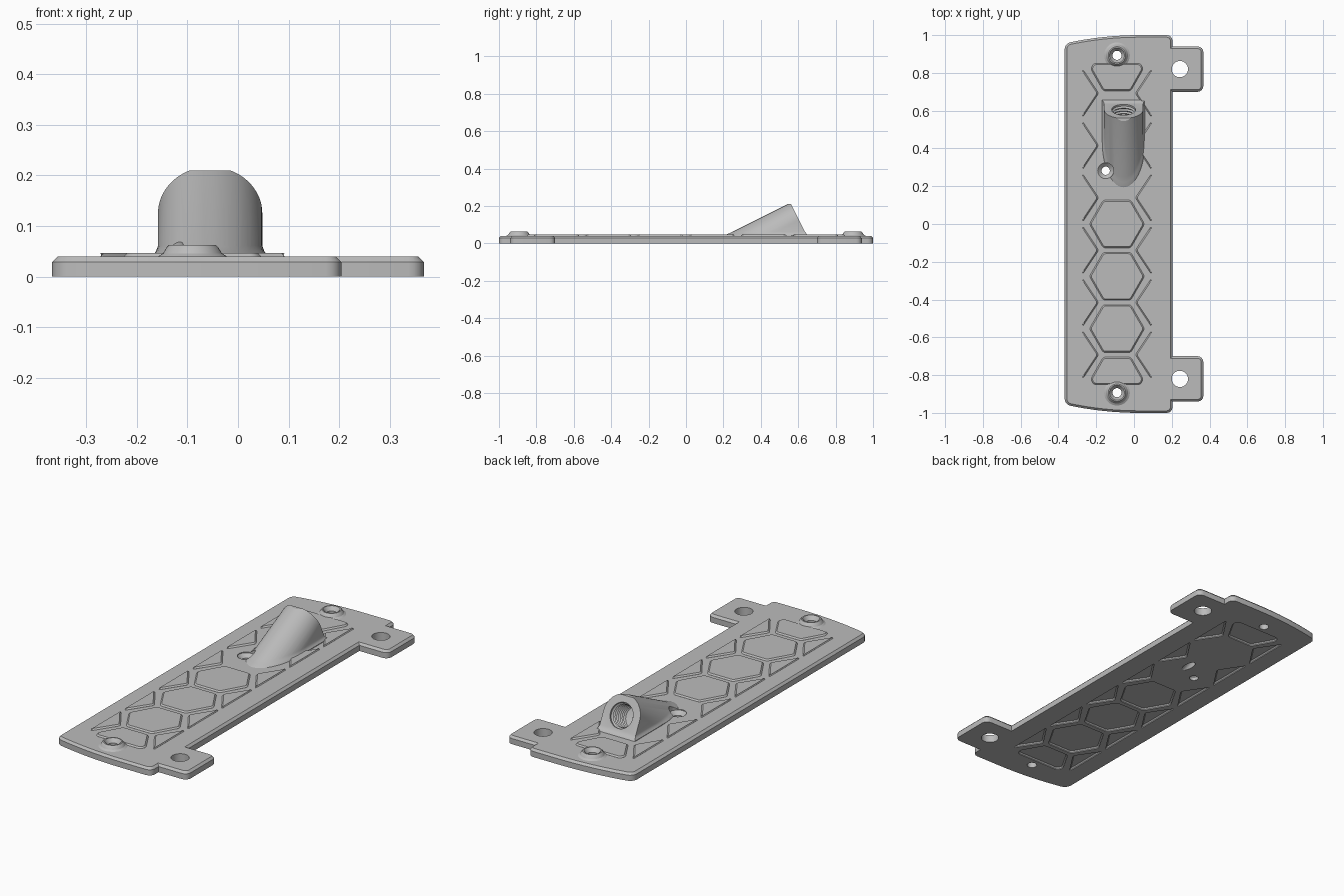
import bpy, bmesh, math
from mathutils import Matrix, Vector

old = bpy.data.objects.get("Cube")
if old:
    bpy.data.objects.remove(old, do_unlink=True)

grey = bpy.data.materials.new("plain grey")
grey.use_nodes = True
grey.diffuse_color = (0.5, 0.5, 0.5, 1)
grey.node_tree.nodes["Principled BSDF"].inputs["Base Color"].default_value = (0.5, 0.5, 0.5, 1)


def make_object(name, bm):
    bmesh.ops.recalc_face_normals(bm, faces=bm.faces)
    mesh = bpy.data.meshes.new(name)
    bm.to_mesh(mesh)
    bm.free()
    mesh.materials.append(grey)
    obj = bpy.data.objects.new(name, mesh)
    bpy.context.collection.objects.link(obj)
    return obj


def loft(rings, bm=None):
    """Skin a stack of equal rings and cap both ends."""
    bm = bm or bmesh.new()
    loops = [[bm.verts.new(p) for p in ring] for ring in rings]
    for a, b in zip(loops, loops[1:]):
        for i in range(len(a)):
            j = (i + 1) % len(a)
            bm.faces.new((a[i], a[j], b[j], b[i]))
    bm.faces.new(loops[0])
    bm.faces.new(loops[-1])
    return bm


def prism(name, outline, z0, z1, corner, chamfer, rounded=lambda v: True):
    """Upright prism with rounded corners and a chamfered top edge."""
    bm = loft([[(x, y, z) for x, y in outline] for z in (z0, z1)])
    bmesh.ops.recalc_face_normals(bm, faces=bm.faces)
    upright = [e for e in bm.edges
               if abs(e.verts[0].co.z - e.verts[1].co.z) > 0.001 and rounded(e.verts[0].co)]
    bmesh.ops.bevel(bm, geom=upright, offset=corner, segments=4, profile=0.5, affect='EDGES')
    top = [e for e in bm.edges if all(abs(v.co.z - z1) < 1e-5 for v in e.verts)]
    bmesh.ops.bevel(bm, geom=top, offset=chamfer, segments=1, affect='EDGES')
    return make_object(name, bm)


def lathe(name, profile, matrix, sides=40):
    turns = [math.tau * i / sides for i in range(sides)]
    bm = loft([[(r * math.cos(t), r * math.sin(t), h) for t in turns] for r, h in profile])
    bm.transform(matrix)
    return make_object(name, bm)


def combine(target, tool, operation):
    mod = target.modifiers.new(operation, 'BOOLEAN')
    mod.operation = operation
    mod.solver = 'EXACT'
    mod.object = tool
    bpy.context.view_layer.objects.active = target
    bpy.ops.object.modifier_apply(modifier=mod.name)
    bpy.data.objects.remove(tool, do_unlink=True)


def place(x, y):
    return Matrix.Translation((x, y, 0))


# Base plate outline: curved ends, straight right edge, two ears
MID = -0.09
RIGHT, EAR, LEFT = 0.204, 0.367, -0.367
curve = [(x, 1 - 0.28 * min(0, x - 0.03) ** 2)
         for x in [LEFT + 0.05 * i for i in range(9)]]
half = curve + [(RIGHT, 1.0), (RIGHT, 0.94), (EAR, 0.94), (EAR, 0.70), (RIGHT, 0.70)]
outline = half + [(x, -y) for x, y in reversed(half)]


def is_corner(v):
    return v.x < LEFT + 0.01 or v.x > EAR - 0.01 or (v.x > 0.1 and abs(v.y) > 0.97)


plate = prism("base_plate", outline, 0, 0.04, 0.03, 0.011, is_corner)

# Honeycomb cell outlines
R, PITCH = 0.146, 0.277
APO = R * math.sqrt(3) / 2
cells = []
for k in (0, -1, -2):
    cells.append([(MID + R * math.cos(math.radians(60 * i)),
                   k * PITCH + R * math.sin(math.radians(60 * i))) for i in range(6)])
for side in (1, -1):
    trapezoid = [(-0.5 * R, 3 * PITCH - APO), (0.5 * R, 3 * PITCH - APO),
                 (0.95 * R, 0.82), (0.86 * R, 0.85), (-0.86 * R, 0.85), (-0.95 * R, 0.82)]
    cells.append([(MID + x, side * y) for x, y in trapezoid])
    for k in range(-3, 3):
        y = (k + 0.5) * PITCH
        cells.append([(MID + side * 0.182, y - 0.128), (MID + side * 0.182, y + 0.128),
                      (MID + side * 0.097, y)])

# Raised pads on top, matching shallow pockets underneath
pads = []
for cell in cells:
    pads.append(prism("cell_pad", cell, 0.035, 0.047, 0.012, 0.0068))
    pocket = prism("pocket_cutter", cell, -0.02, 0.01, 0.012, 0.006)
    combine(plate, pocket, 'DIFFERENCE')

# Inclined socket: arched section swept along the tilted axis
TILT = math.atan(0.5)
axis = Vector((0, math.cos(TILT), math.sin(TILT)))
up = Vector((0, -math.sin(TILT), math.cos(TILT)))
mouth = Vector((-0.055, 0.605, 0.125))
SR = 0.103
arch = [(SR * math.cos(math.pi * i / 36), SR * math.sin(math.pi * i / 36)) for i in range(37)]
arch += [(-SR, -0.14), (SR, -0.14)]
bm = loft([[mouth + Vector((x, 0, 0)) + up * n + axis * s for x, n in arch] for s in (0, -0.55)])
for height, below in ((0.02, True), (0.21, False)):
    bmesh.ops.bisect_plane(bm, geom=bm.verts[:] + bm.edges[:] + bm.faces[:],
                           plane_co=(0, 0, height), plane_no=(0, 0, 1),
                           clear_inner=below, clear_outer=not below)
    bmesh.ops.holes_fill(bm, edges=[e for e in bm.edges if e.is_boundary], sides=0)
combine(plate, make_object("socket", bm), 'UNION')


# Flared skirt around the socket foot
def footprint(z, grow):
    back = mouth.y + (mouth.z - z) * math.tan(TILT) + grow
    mid = mouth.y - (mouth.z - z) / math.tan(TILT)
    ring = [(mouth.x + SR + grow, back, z), (mouth.x - SR - grow, back, z)]
    for i in range(25):
        t = math.pi + math.pi * i / 24
        ring.append((mouth.x + (SR + grow) * math.cos(t),
                     mid + (SR / math.sin(TILT) + grow) * math.sin(t), z))
    return ring


skirt = loft([footprint(0.03, 0.011), footprint(0.043, 0.01),
              footprint(0.05, 0.004), footprint(0.064, -0.001)])
combine(plate, make_object("socket_skirt", skirt), 'UNION')

# Threaded bore with a narrow drain running out of the underside
to_axis = Matrix.Translation(mouth) @ Matrix.Rotation(math.pi / 2 - TILT, 4, 'X').inverted()
thread = [(0.02, -0.45), (0.02, -0.135)]
for i in range(8):
    thread += [(0.055, -0.13 + 0.016 * i), (0.063, -0.122 + 0.016 * i)]
thread += [(0.064, 0.05)]
combine(plate, lathe("bore_cutter", thread, to_axis), 'DIFFERENCE')

# Screw bosses with countersunk holes at both ends
boss = [(0.07, 0.03), (0.068, 0.04), (0.058, 0.046), (0.051, 0.058), (0.046, 0.063)]
boss_hole = [(0.024, -0.05), (0.024, 0.043), (0.04, 0.0635), (0.04, 0.1)]
for y in (0.893, -0.893):
    combine(plate, lathe("screw_boss", boss, place(MID, y)), 'UNION')
    combine(plate, lathe("boss_hole_cutter", boss_hole, place(MID, y)), 'DIFFERENCE')

# Countersunk hole beside the socket, plain holes in the ears
side_hole = [(0.022, -0.05), (0.022, 0.018), (0.042, 0.036), (0.042, 0.15)]
combine(plate, lathe("side_hole_cutter", side_hole, place(-0.15, 0.282)), 'DIFFERENCE')
for y in (0.82, -0.82):
    combine(plate, lathe("ear_hole_cutter", [(0.043, -0.1), (0.043, 0.1)], place(0.243, y)),
            'DIFFERENCE')

# Smooth round parts, keep edges sharp
bpy.ops.object.select_all(action='DESELECT')
for obj in [plate] + pads:
    obj.select_set(True)
bpy.context.view_layer.objects.active = plate
bpy.ops.object.shade_smooth_by_angle(angle=math.radians(25))
